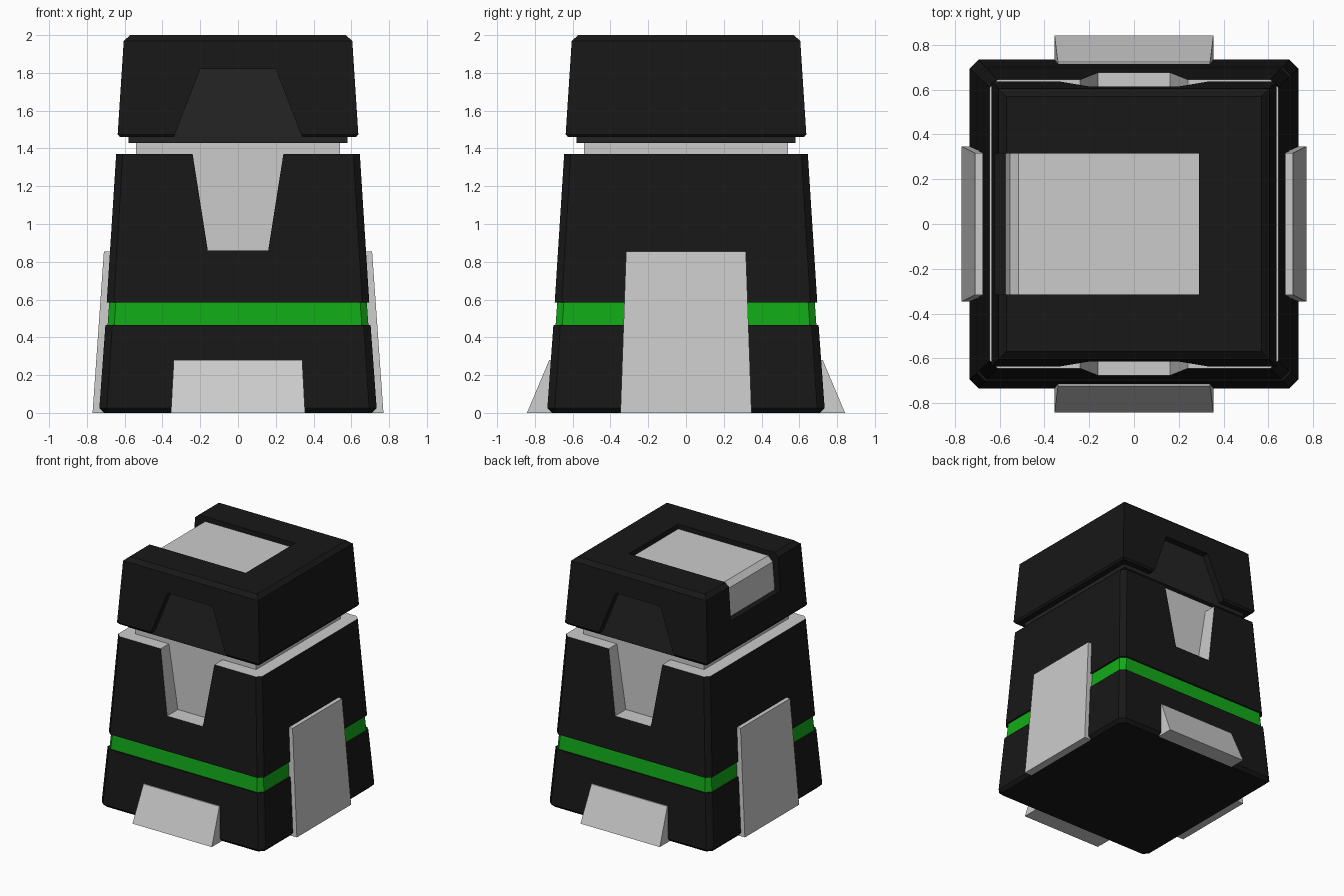
import bpy, bmesh

if "Cube" in bpy.data.objects:
    bpy.data.objects.remove(bpy.data.objects["Cube"])


def material(name, rgb):
    m = bpy.data.materials.new(name)
    m.diffuse_color = (*rgb, 1)
    m.use_nodes = True
    m.node_tree.nodes["Principled BSDF"].inputs["Base Color"].default_value = m.diffuse_color
    return m


BLACK = material("black_panel", (0.009, 0.009, 0.009))
DARK = material("dark_panel", (0.017, 0.017, 0.017))
GREEN = material("green_band", (0.006, 0.4, 0.009))


def loft(name, rings, mats=()):
    """Skin a closed solid through rings with equal point counts."""
    bm = bmesh.new()
    loops = [[bm.verts.new(p) for p in ring] for ring in rings]
    n = len(loops[0])
    for a, b in zip(loops, loops[1:]):
        for i in range(n):
            j = (i + 1) % n
            bm.faces.new((a[i], a[j], b[j], b[i]))
    bm.faces.new(loops[0])
    bm.faces.new(loops[-1])
    bmesh.ops.recalc_face_normals(bm, faces=bm.faces)
    me = bpy.data.meshes.new(name)
    bm.to_mesh(me)
    bm.free()
    for m in mats:
        me.materials.append(m)
    ob = bpy.data.objects.new(name, me)
    bpy.context.collection.objects.link(ob)
    return ob


def square(z, h, c=0.0):
    """Square ring of half width h, with corners chamfered by c."""
    if not c:
        return [(-h, -h, z), (h, -h, z), (h, h, z), (-h, h, z)]
    k = h - c
    return [(-k, -h, z), (k, -h, z), (h, -k, z), (h, k, z),
            (k, h, z), (-k, h, z), (-h, k, z), (-h, -k, z)]


def rect(x0, x1, y0, y1, z):
    return [(x0, y0, z), (x1, y0, z), (x1, y1, z), (x0, y1, z)]


def prism(name, xz, y0, y1, mats=()):
    """Extrude an x-z profile along y."""
    return loft(name, [[(x, y, z) for x, z in xz] for y in (y0, y1)], mats)


def cut(ob, cutter):
    """Subtract the cutter, apply and delete it."""
    mod = ob.modifiers.new("cut", 'BOOLEAN')
    mod.operation = 'DIFFERENCE'
    mod.solver = 'EXACT'
    mod.object = cutter
    cutter.hide_render = True
    bpy.context.view_layer.objects.active = ob
    bpy.ops.object.modifier_apply(modifier=mod.name)
    bpy.data.objects.remove(cutter)


# Base block and green band
loft("base", [square(0, 0.71, 0.035), square(0.025, 0.734, 0.04),
              square(0.465, 0.702, 0.037)], [BLACK])
loft("green_band", [square(0.44, 0.692, 0.035), square(0.61, 0.68, 0.035)], [GREEN])

# Upper body: black sides, grey top and grey notches front and back
body = loft("body", [square(0.585, 0.695, 0.037), square(1.37, 0.645, 0.035)],
            [BLACK, None])
for p in body.data.polygons:
    if p.normal.z > 0.9:
        p.material_index = 1
for s in (-1, 1):
    notch = prism("notch_cutter", [(-0.16, 0.86), (0.16, 0.86), (0.256, 1.47), (-0.256, 1.47)],
                  s * 0.52, s * 0.8, [BLACK, None])
    for p in notch.data.polygons:
        p.material_index = 1
    cut(body, notch)

# Grey inner core, seen in the notches and as the neck
loft("neck_core", [square(0.80, 0.54), square(1.45, 0.54)])

# Dark inner head, seen under the head and in its recesses
loft("head_core", [square(1.43, 0.58), square(1.46, 0.58), square(1.85, 0.56)], [DARK])

# Head shell with trapezoid recesses and a slot wrapping over the left side
head = loft("head", [square(1.46, 0.625), square(1.475, 0.637),
                     square(1.97, 0.605), square(2.0, 0.57)], [BLACK])
for s in (-1, 1):
    cut(head, prism("recess_cutter", [(-0.363, 1.40), (0.363, 1.40), (0.2, 1.82), (-0.2, 1.82)],
                    s * 0.5, s * 0.8, [BLACK]))
cut(head, prism("slot_cutter", [(0.29, 2.1), (0.29, 1.93), (-0.50, 1.93), (-0.50, 1.70),
                                (-0.8, 1.70), (-0.8, 2.1)], -0.315, 0.315, [BLACK]))
prism("head_insert", [(0.30, 1.90), (0.30, 1.96), (-0.515, 1.96), (-0.555, 1.92),
                      (-0.575, 1.69), (-0.45, 1.69), (-0.45, 1.90)], -0.32, 0.32)

# Side plates (left/right) and wedge feet (front/back)
for s, side, end in ((-1, "left", "front"), (1, "right", "back")):
    loft("side_plate_" + side, [rect(s * 0.71, s * 0.77, -0.347, 0.347, 0),
                                rect(s * 0.66, s * 0.71, -0.317, 0.317, 0.855)])
    loft("foot_" + end, [rect(-0.355, 0.355, s * 0.71, s * 0.842, 0),
                         rect(-0.34, 0.34, s * 0.69, s * 0.724, 0.28)])

# Scale so that nothing exceeds the 2 unit height; keep faces flat
for ob in bpy.context.collection.objects:
    ob.select_set(False)
